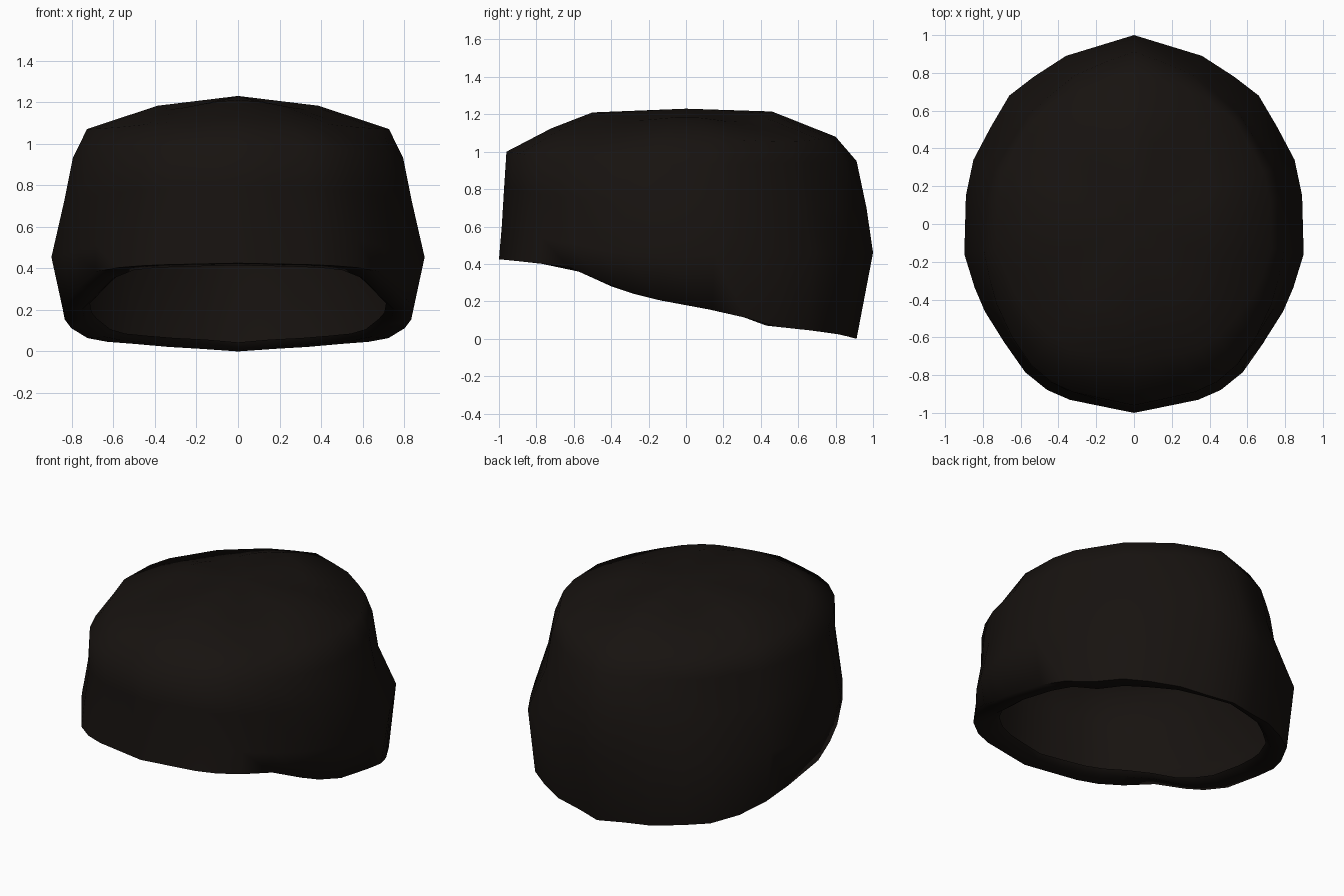
import bpy, bmesh, math

if "Cube" in bpy.data.objects:
    bpy.data.objects.remove(bpy.data.objects["Cube"])

# Half of the plan outline (back to front), mirrored to a full loop
half = [(0, 1), (.18, .945), (.36, .89), (.53, .78), (.66, .68), (.76, .51), (.85, .34),
        (.89, .15), (.9, -.16), (.85, -.34), (.8, -.47), (.7, -.64), (.58, -.79),
        (.46, -.88), (.34, -.93), (.17, -.965), (0, -1)]
outline = half + [(-x, y) for x, y in half[-2:0:-1]]

# Lower hem height along y: high over the brow, low at the nape
hem = [(-1, .425), (-.75, .40), (-.6, .38), (-.4, .28), (-.25, .23), (0, .175),
       (.2, .145), (.3, .12), (.43, .07), (.8, .03), (.91, 0)]


def hem_z(y):
    if y <= hem[0][0]:
        return hem[0][1]
    for (a, za), (b, zb) in zip(hem, hem[1:]):
        if y <= b:
            return za + (zb - za) * (y - a) / (b - a)
    return 0


def blend(values, x, y, diagonal=(0, 0)):
    """Mix (back, side, front) values, plus (back, front) offsets on the diagonals."""
    back, side, front = values
    w = y * y / (x * x / .81 + y * y)
    offset = diagonal[0 if y > 0 else 1] * 4 * w * (1 - w)
    return side + ((back if y > 0 else front) - side) * w + offset


def ring(bm, scale, height=None, ds=(0, 0), dz=(0, 0), lift=0):
    verts = []
    for x, y in outline:
        s = blend(scale, x, y, ds)
        z = hem_z(y * s) + lift if height is None else blend(height, x, y, dz)
        verts.append(bm.verts.new((x * s, y * s, z)))
    return verts


bm = bmesh.new()
# Folded lip, hem, then the shell up to the crown
rings = [
    ring(bm, (.86, .79, .86), lift=.03),
    ring(bm, (.88, .83, .89)),
    ring(bm, (.912, .935, 1.0), ds=(.03, .02)),
    ring(bm, (1.0, 1.0, .985), (.46, .45, .60), ds=(0, -.015)),
    ring(bm, (.965, .93, .973), (.70, .72, .80), ds=(-.06, -.01)),
    ring(bm, (.912, .88, .96), (.95, .93, 1.0), ds=(-.045, .015)),
    ring(bm, (.80, .81, .72), (1.08, 1.07, 1.125), dz=(-.02, -.01)),
    ring(bm, (.46, .43, .5), (1.215, 1.185, 1.21), dz=(-.04, -.03)),
]
n = len(outline)
for a, b in zip(rings, rings[1:]):
    for i in range(n):
        j = (i + 1) % n
        bm.faces.new((a[i], a[j], b[j], b[i]))
# Crown fan
c = bm.verts.new((0, 0, 1.23))
for i in range(n):
    bm.faces.new((rings[-1][i], rings[-1][(i + 1) % n], c))
bmesh.ops.recalc_face_normals(bm, faces=bm.faces)

mesh = bpy.data.meshes.new("hair_cap")
bm.to_mesh(mesh)
bm.free()
cap = bpy.data.objects.new("hair_cap", mesh)
bpy.context.collection.objects.link(cap)

mat = bpy.data.materials.new("dark_brown")
mat.diffuse_color = (.0085, .0062, .005, 1)
mat.use_nodes = True
mat.node_tree.nodes["Principled BSDF"].inputs["Base Color"].default_value = mat.diffuse_color
mesh.materials.append(mat)

bpy.context.view_layer.objects.active = cap
cap.select_set(True)
bpy.ops.object.shade_smooth_by_angle(angle=math.radians(80))
